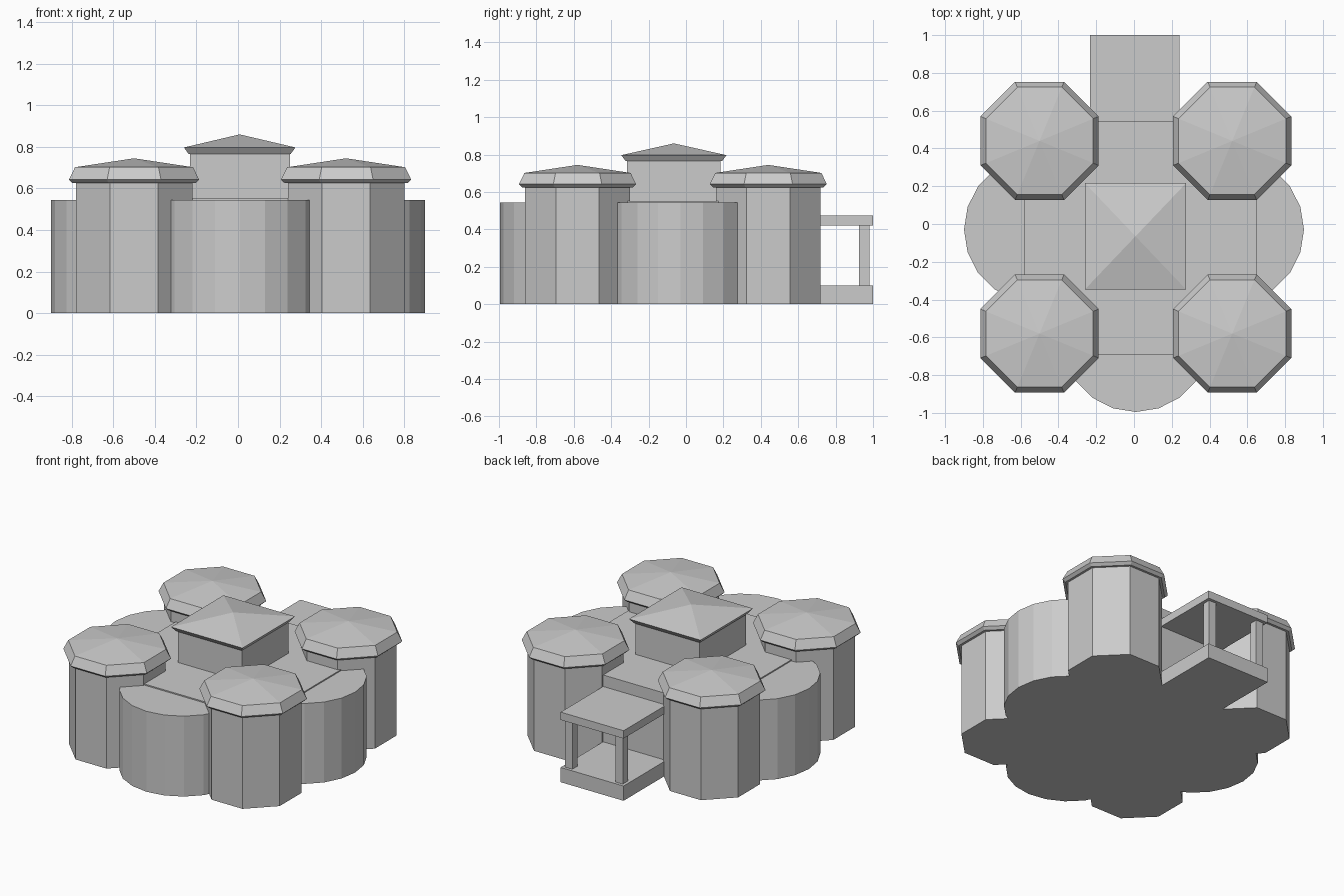
import bpy
import bmesh
import math

cube = bpy.data.objects.get("Cube")
if cube:
    bpy.data.objects.remove(cube, do_unlink=True)

# Single plain stone colour
stone = bpy.data.materials.new("plain_grey")
stone.use_nodes = True
GREY = (0.6, 0.6, 0.6, 1)
stone.diffuse_color = GREY
stone.node_tree.nodes["Principled BSDF"].inputs["Base Color"].default_value = GREY


def finish(name, bm):
    bmesh.ops.recalc_face_normals(bm, faces=bm.faces)
    mesh = bpy.data.meshes.new(name)
    bm.to_mesh(mesh)
    bm.free()
    mesh.materials.append(stone)
    obj = bpy.data.objects.new(name, mesh)
    bpy.context.collection.objects.link(obj)
    return obj


def stack(name, center, sides, rings, apex=None, turn=0.0, stretch=(1, 1)):
    """Flat-sided solid from (radius, height) rings, closed flat or to a point."""
    cx, cy = center
    bm = bmesh.new()
    loops = []
    for radius, z in rings:
        loop = []
        for i in range(sides):
            a = turn + math.tau * i / sides
            loop.append(bm.verts.new((cx + radius * stretch[0] * math.cos(a),
                                      cy + radius * stretch[1] * math.sin(a), z)))
        loops.append(loop)
    for low, high in zip(loops, loops[1:]):
        for i in range(sides):
            j = (i + 1) % sides
            bm.faces.new((low[i], low[j], high[j], high[i]))
    bm.faces.new(loops[0][::-1])
    if apex is None:
        bm.faces.new(loops[-1])
    else:
        tip = bm.verts.new((cx, cy, apex))
        for i in range(sides):
            bm.faces.new((loops[-1][i], loops[-1][(i + 1) % sides], tip))
    return finish(name, bm)


def box(name, low, high):
    bm = bmesh.new()
    bmesh.ops.create_cube(bm, size=1)
    for v in bm.verts:
        v.co = [h if c > 0 else l for c, l, h in zip(v.co, low, high)]
    return finish(name, bm)


# Main hall and rounded bays on three sides
box("main_hall", (-0.58, -0.69, 0), (0.65, 0.545, 0.553))
bays = {"left_bay": (0.51, -0.03), "right_bay": (-0.51, -0.03), "front_bay": (0.01, -0.605)}
for name, center in bays.items():
    stack(name, center, 20, [(0.39, 0), (0.39, 0.545)])

# Octagonal corner towers with flared caps
CORNER = 1 / math.cos(math.pi / 8)
for side, x in (("left", 0.52), ("right", -0.5)):
    for end, y in (("front", -0.58), ("back", 0.44)):
        label = end + "_" + side + "_tower"
        stack(label, (x, y), 8, [(0.28 * CORNER, 0), (0.28 * CORNER, 0.63)],
              turn=math.pi / 8)
        cap = [(0.295, 0.625), (0.313, 0.642), (0.284, 0.702)]
        stack(label + "_cap", (x, y), 8, [(r * CORNER, z) for r, z in cap],
              apex=0.745, turn=math.pi / 8)

# Central lantern with a pyramid roof
box("lantern", (-0.23, -0.315, 0.5), (0.25, 0.185, 0.77))
half = math.sqrt(2)
stack("lantern_roof", (0.008, -0.065), 4, [(0.245 * half, 0.765), (0.268 * half, 0.797)],
      apex=0.86, turn=math.pi / 4, stretch=(1, 1.05))

# Back porch
box("porch_floor", (-0.232, 0.5, 0), (0.24, 1.0, 0.1))
box("porch_roof", (-0.232, 0.5, 0.422), (0.24, 1.0, 0.475))
for side, x in (("right", -0.185), ("left", 0.193)):
    box(side + "_porch_column", (x - 0.027, 0.926, 0.1), (x + 0.027, 0.98, 0.422))
